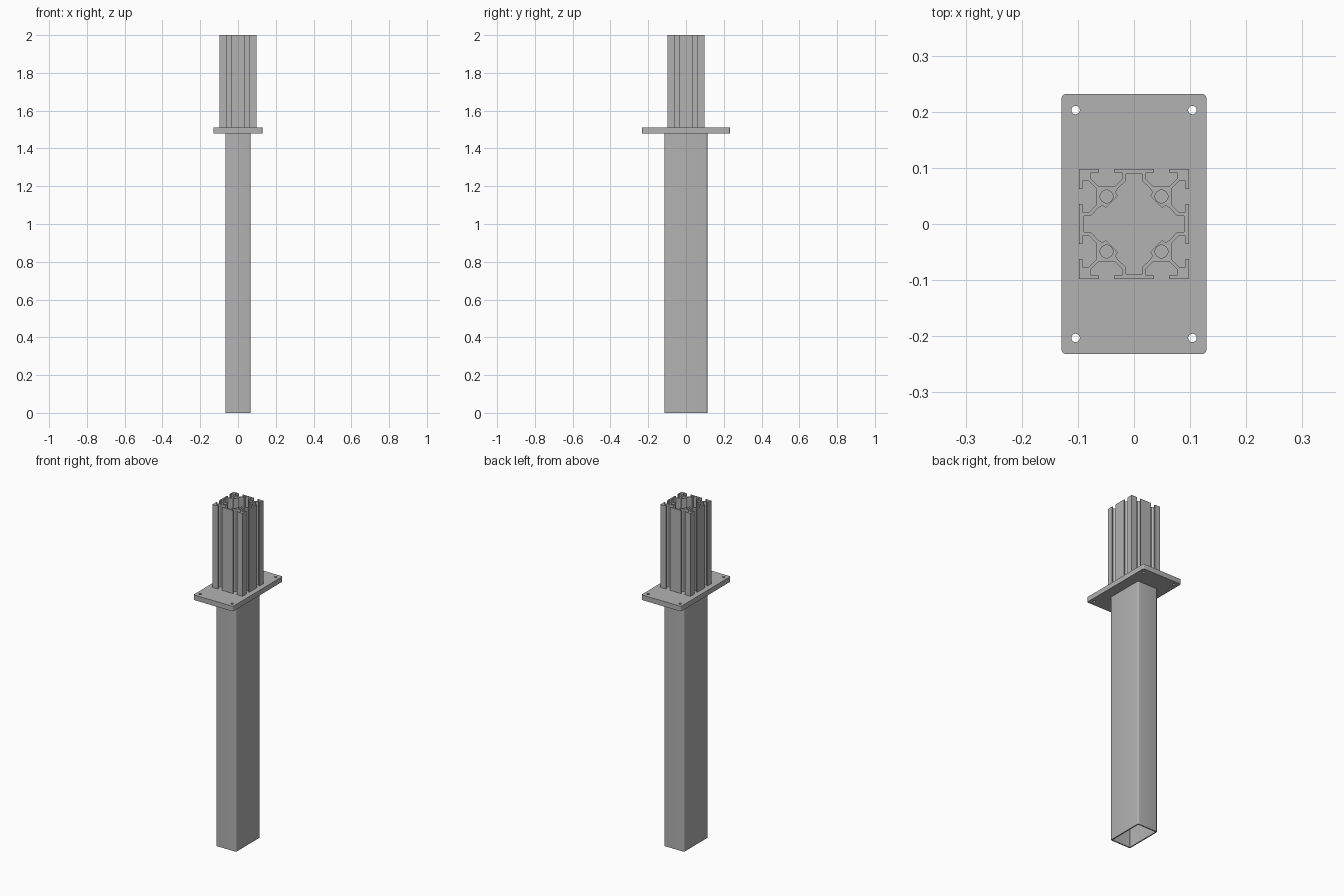
import bpy
import bmesh
from math import cos, sin, pi

cube = bpy.data.objects.get("Cube")
if cube:
    bpy.data.objects.remove(cube, do_unlink=True)

grey = bpy.data.materials.new("plain_grey")
grey.use_nodes = True
colour = (0.45, 0.45, 0.45, 1)
grey.diffuse_color = colour
grey.node_tree.nodes["Principled BSDF"].inputs["Base Color"].default_value = colour


def circle(x, y, r, n=24):
    return [(x + r * cos(2 * pi * i / n), y + r * sin(2 * pi * i / n)) for i in range(n)]


def rounded_rect(hx, hy, r, steps=5):
    pts = []
    for k, (sx, sy) in enumerate([(1, 1), (-1, 1), (-1, -1), (1, -1)]):
        for i in range(steps + 1):
            a = (k + i / steps) * pi / 2
            pts.append((sx * (hx - r) + r * cos(a), sy * (hy - r) + r * sin(a)))
    return pts


def eightfold(eighth, diagonal=()):
    """Mirror one eighth across the diagonal, then turn it to all four sides."""
    quarter = eighth + list(diagonal) + [(y, x) for x, y in reversed(eighth)]
    pts = []
    for _ in range(4):
        pts += quarter
        quarter = [(y, -x) for x, y in quarter]
    return pts


def extrude(name, loops, z0, z1):
    """Extrude an outline with holes, as a closed mesh."""
    curve = bpy.data.curves.new(name, "CURVE")
    curve.dimensions = "2D"
    curve.fill_mode = "BOTH"
    curve.extrude = (z1 - z0) / 2
    for loop in loops:
        spline = curve.splines.new("POLY")
        spline.points.add(len(loop) - 1)
        for p, (x, y) in zip(spline.points, loop):
            p.co = (x, y, 0, 1)
        spline.use_cyclic_u = True
    obj = bpy.data.objects.new(name, curve)
    bpy.context.collection.objects.link(obj)
    bpy.ops.object.select_all(action="DESELECT")
    obj.select_set(True)
    bpy.context.view_layer.objects.active = obj
    bpy.ops.object.convert(target="MESH")
    obj = bpy.context.object
    obj.name = name
    bm = bmesh.new()
    bm.from_mesh(obj.data)
    bmesh.ops.remove_doubles(bm, verts=bm.verts, dist=0.0001)
    bmesh.ops.translate(bm, verts=bm.verts, vec=(0, 0, (z0 + z1) / 2))
    bmesh.ops.recalc_face_normals(bm, faces=bm.faces)
    bm.to_mesh(obj.data)
    bm.free()
    obj.data.materials.clear()
    obj.data.materials.append(grey)
    bpy.ops.object.shade_smooth_by_angle()
    return obj


# Hollow rectangular ground tube
extrude("ground_tube", [rounded_rect(0.067, 0.113, 0.009),
                        rounded_rect(0.060, 0.106, 0.004)], 0, 1.48)

# Mounting plate with four bolt holes
bolts = [circle(sx * 0.104, sy * 0.203, 0.0075) for sx in (-1, 1) for sy in (-1, 1)]
extrude("mounting_plate", [rounded_rect(0.129, 0.232, 0.008)] + bolts, 1.48, 1.51)

# Slotted post: outer skin with slots, central hollow and four screw channels
skin = eightfold([(0.036, 0.098), (0.036, 0.092), (0.021, 0.092), (0.021, 0.080),
                  (0.033, 0.068), (0.064, 0.068), (0.077, 0.081), (0.077, 0.092),
                  (0.062, 0.092), (0.062, 0.098)], [(0.098, 0.098)])
hollow = eightfold([(0.0145, 0.089), (0.0145, 0.077), (0.029, 0.063),
                    (0.033, 0.056), (0.029, 0.050)])
channels = [circle(sx * 0.049, sy * 0.049, 0.0115) for sx in (-1, 1) for sy in (-1, 1)]
extrude("slotted_post", [skin, hollow] + channels, 1.51, 2)
